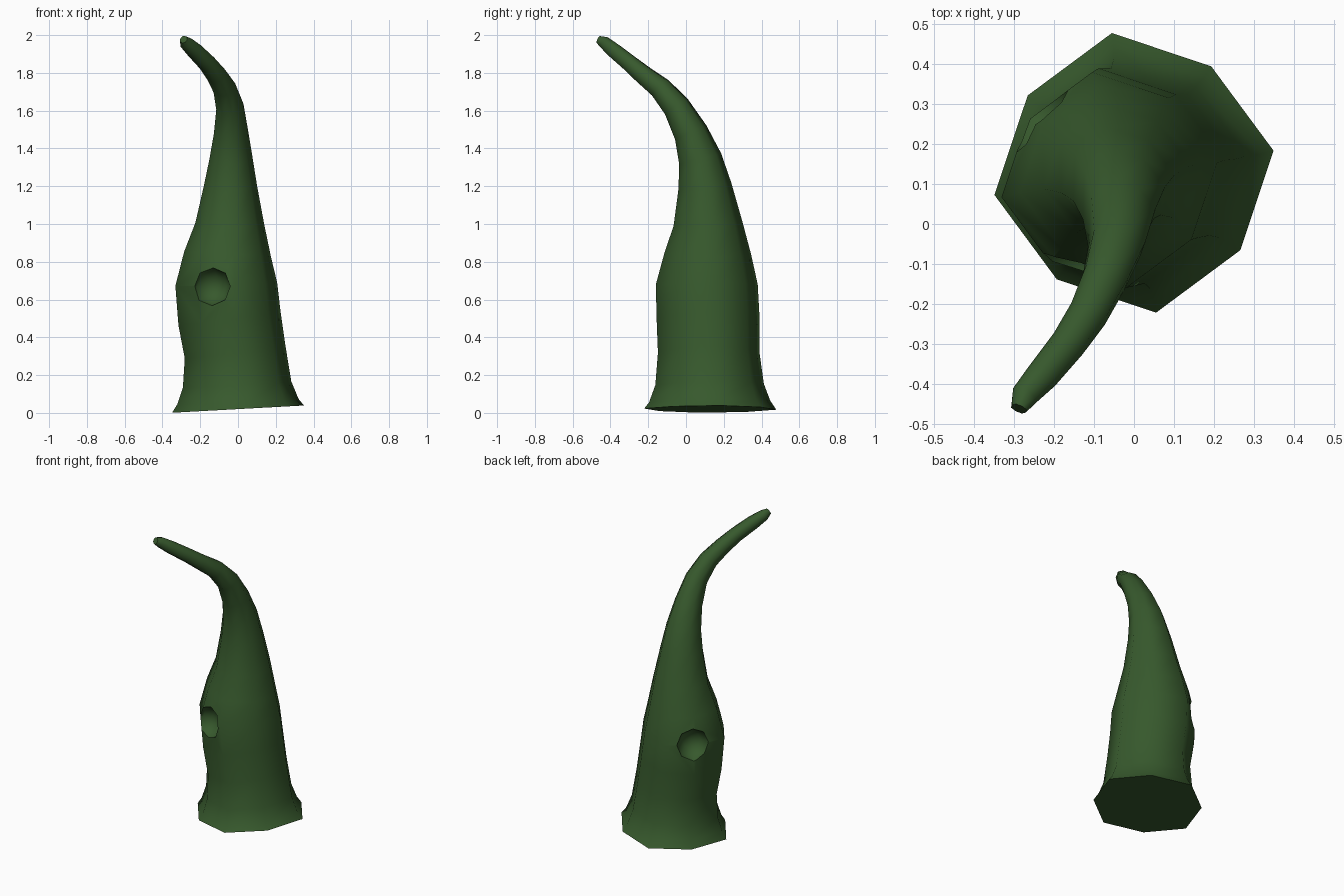
import bpy, bmesh, math
from mathutils import Vector, Matrix

cube = bpy.data.objects.get("Cube")
if cube:
    bpy.data.objects.remove(cube, do_unlink=True)

SIDES = 8
PHASE = math.radians(9)
DIAGONAL = 0.93  # the diagonal corners sit slightly closer in

green = bpy.data.materials.new("moss green")
green.use_nodes = True
color = (0.038, 0.1, 0.026, 1)
green.diffuse_color = color
bsdf = green.node_tree.nodes["Principled BSDF"]
bsdf.inputs["Base Color"].default_value = color
bsdf.inputs["Roughness"].default_value = 0.9


def make_object(name, bm):
    bmesh.ops.recalc_face_normals(bm, faces=bm.faces)
    mesh = bpy.data.meshes.new(name)
    bm.to_mesh(mesh)
    bm.free()
    mesh.materials.append(green)
    obj = bpy.data.objects.new(name, mesh)
    bpy.context.collection.objects.link(obj)
    return obj


# Centre line of the horn: x, y, z, radius
path = [
    (0, .128, .02, .354), (0, .125, .06, .325), (-.005, .125, .15, .291),
    (-.015, .12, .32, .272), (-.045, .117, .5, .276), (-.062, .11, .68, .273),
    (-.055, .115, .84, .233), (-.043, .117, 1.0, .185), (-.04, .1, 1.2, .143),
    (-.037, .075, 1.345, .116), (-.037, .025, 1.485, .092),
    (-.043, -.05, 1.62, .074), (-.072, -.135, 1.72, .062),
    (-.115, -.225, 1.79, .054), (-.165, -.3, 1.853, .048),
    (-.23, -.38, 1.918, .044), (-.275, -.43, 1.96, .036),
    (-.288, -.462, 1.977, .022),
]

# Horn body: rings turned to follow the centre line
bm = bmesh.new()
centers = [Vector(p[:3]) for p in path]
rings = []
for i, p in enumerate(path):
    if i == 0:
        normal = Vector((-.055, 0, 1))
    else:
        normal = centers[min(i + 1, len(path) - 1)] - centers[i - 1]
    turn = Vector((0, 0, 1)).rotation_difference(normal)
    ring = []
    for k in range(SIDES):
        a = PHASE + k * math.tau / SIDES
        r = p[3] * (DIAGONAL if k % 2 else 1)
        offset = Vector((math.cos(a), math.sin(a), 0)) * r
        ring.append(bm.verts.new(centers[i] + turn @ offset))
    rings.append(ring)
for low, high in zip(rings, rings[1:]):
    for k in range(SIDES):
        n = (k + 1) % SIDES
        bm.faces.new((low[k], low[n], high[n], high[k]))
bm.faces.new(rings[0][::-1])
bm.faces.new(rings[-1])
horn = make_object("horn_body", bm)


# Two round hollows scooped out of the swollen middle
def scoop(name, location, facing):
    bm = bmesh.new()
    turn = Vector(facing).to_track_quat('Z', 'Y').to_matrix().to_4x4()
    bmesh.ops.create_uvsphere(bm, u_segments=8, v_segments=6, radius=0.11,
                              matrix=Matrix.Translation(location) @ turn)
    cutter = make_object(name, bm)
    cutter.hide_render = True
    mod = horn.modifiers.new(name, 'BOOLEAN')
    mod.operation = 'DIFFERENCE'
    mod.solver = 'EXACT'
    mod.object = cutter
    return cutter


cutters = [
    scoop("front_hollow_cutter", (-.147, -.14, .67), (-.35, -.93, 0)),
    scoop("side_hollow_cutter", (-.26, .285, .68), (-.7, .7, 0)),
]

bpy.context.view_layer.objects.active = horn
for obj in bpy.context.selected_objects:
    obj.select_set(False)
horn.select_set(True)
for mod in list(horn.modifiers):
    bpy.ops.object.modifier_apply(modifier=mod.name)
for cutter in cutters:
    bpy.data.objects.remove(cutter, do_unlink=True)

bpy.ops.object.shade_smooth_by_angle(angle=math.radians(60))
